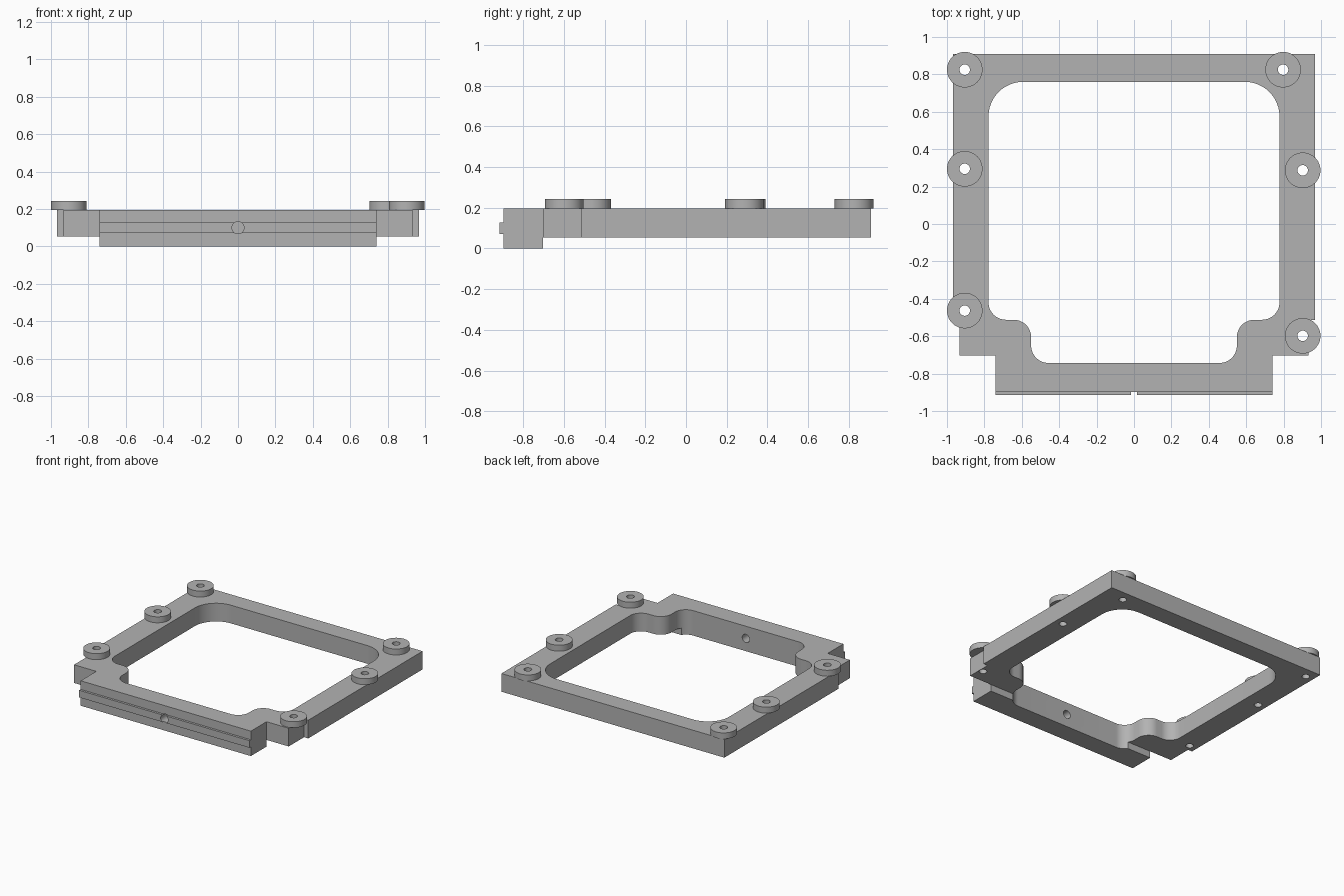
import bpy
import bmesh
from math import cos, sin, radians, pi

if "Cube" in bpy.data.objects:
    bpy.data.objects.remove(bpy.data.objects["Cube"])

grey = bpy.data.materials.new("plain grey")
grey.diffuse_color = (0.45, 0.45, 0.45, 1)
grey.use_nodes = True
grey.node_tree.nodes["Principled BSDF"].inputs["Base Color"].default_value = grey.diffuse_color
BOTTOM, TOP, PAD_TOP = 0.053, 0.196, 0.243


def prism(name, pts, z0, z1):
    """Extrude a closed xy outline from z0 to z1."""
    bm = bmesh.new()
    face = bm.faces.new([bm.verts.new((x, y, z0)) for x, y in pts])
    ext = bmesh.ops.extrude_face_region(bm, geom=[face])
    for v in ext["geom"]:
        if isinstance(v, bmesh.types.BMVert):
            v.co.z = z1
    bmesh.ops.recalc_face_normals(bm, faces=bm.faces[:])
    mesh = bpy.data.meshes.new(name)
    bm.to_mesh(mesh)
    bm.free()
    mesh.materials.append(grey)
    obj = bpy.data.objects.new(name, mesh)
    bpy.context.collection.objects.link(obj)
    return obj


def arc(cx, cy, r, a0, a1, n=12):
    angles = [radians(a0 + (a1 - a0) * i / n) for i in range(n + 1)]
    return [(cx + r * cos(a), cy + r * sin(a)) for a in angles]


def circle(cx, cy, r, n=48):
    return arc(cx, cy, r, 0, 360, n)[:-1]


def box(name, x0, x1, y0, y1, z0, z1):
    return prism(name, [(x0, y0), (x1, y0), (x1, y1), (x0, y1)], z0, z1)


def boolean(target, tool, operation):
    """Apply a boolean and remove the tool object."""
    mod = target.modifiers.new(operation, "BOOLEAN")
    mod.operation, mod.solver, mod.object = operation, "EXACT", tool
    bpy.context.view_layer.objects.active = target
    bpy.ops.object.modifier_apply(modifier=mod.name)
    bpy.data.objects.remove(tool)


def smooth(obj):
    bpy.ops.object.select_all(action="DESELECT")
    obj.select_set(True)
    bpy.context.view_layer.objects.active = obj
    bpy.ops.object.shade_smooth_by_angle(angle=radians(30))


# Frame plate: stepped outline, mirrored about x = 0
half = [(0.74, -0.897), (0.74, -0.703), (0.933, -0.703),
        (0.933, -0.512), (0.969, -0.512), (0.969, 0.908)]
frame = prism("frame", half + [(-x, y) for x, y in reversed(half)], BOTTOM, TOP)

# Front foot reaching the ground, and the rib along the front face
boolean(frame, box("foot", -0.74, 0.74, -0.897, -0.703, 0, 0.1), "UNION")
boolean(frame, box("rib", -0.74, 0.74, -0.915, -0.85, 0.072, 0.128), "UNION")

# Rounded central opening with stepped front corners
side = (arc(0.457, -0.65, 0.093, -90, 0)
        + arc(0.643, -0.605, 0.093, 180, 90)
        + arc(0.685, -0.419, 0.093, -90, 0)
        + arc(0.593, 0.575, 0.185, 0, 90))
boolean(frame, prism("opening", side + [(-x, y) for x, y in reversed(side)], -0.1, 0.4),
        "DIFFERENCE")

# Round hole through the front bar
bore = prism("bore", circle(0, 0, 0.032), -0.2, 0.2)
bore.rotation_euler.x = pi / 2
bore.location = (0, -0.82, 0.1)
bpy.context.view_layer.update()
boolean(frame, bore, "DIFFERENCE")

# Raised mounting pads, each with a screw hole through pad and frame
pads = [(-0.905, 0.825), (0.797, 0.825), (-0.905, 0.295),
        (0.902, 0.287), (-0.905, -0.463), (0.902, -0.598)]
for i, (x, y) in enumerate(pads):
    pad = prism(f"mounting_pad_{i + 1}", circle(x, y, 0.095), TOP, PAD_TOP)
    for part in (pad, frame):
        boolean(part, prism("screw_hole", circle(x, y, 0.028, 32), -0.1, 0.4), "DIFFERENCE")
    smooth(pad)
smooth(frame)
